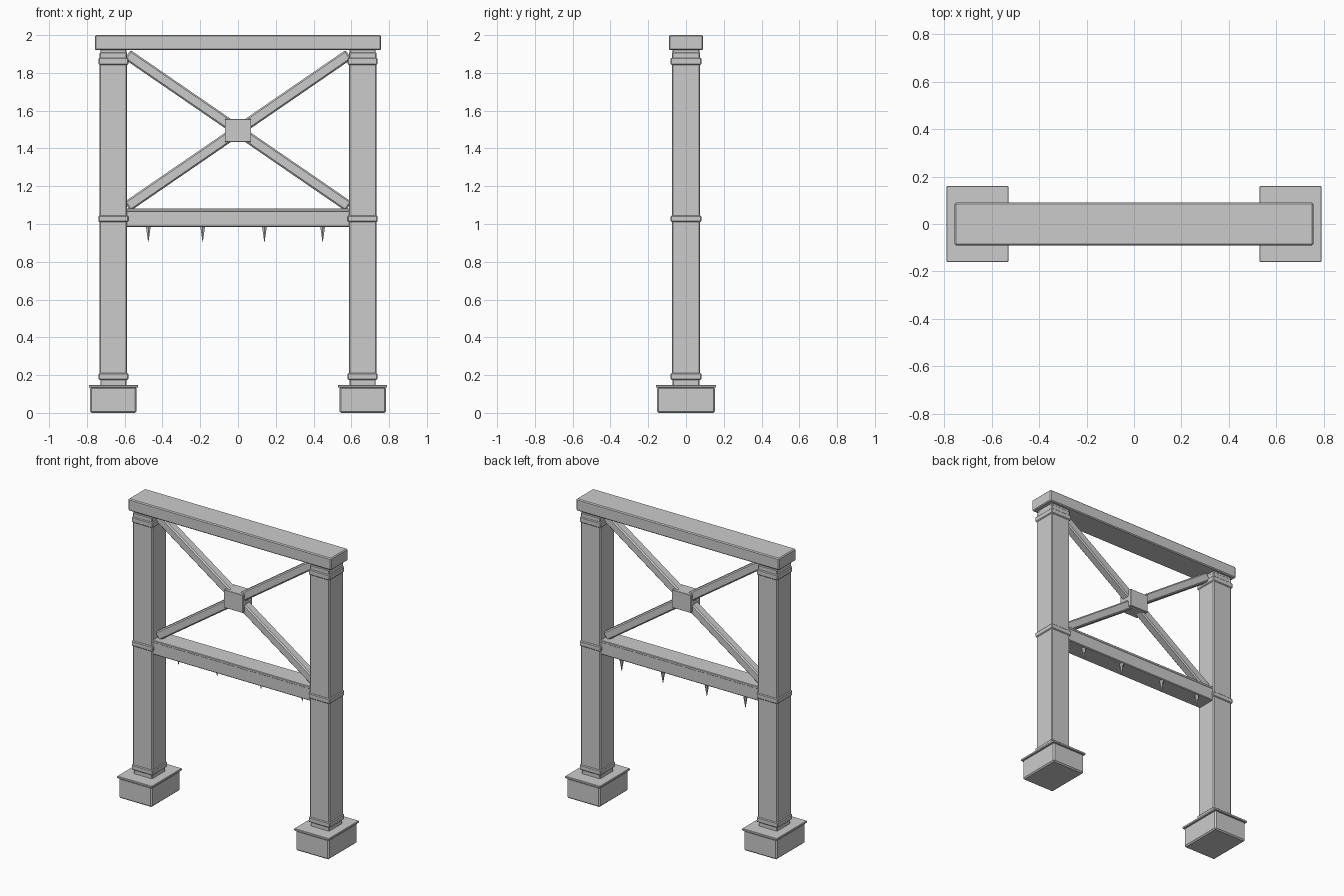
import bpy
import math
from mathutils import Vector

if "Cube" in bpy.data.objects:
    bpy.data.objects.remove(bpy.data.objects["Cube"], do_unlink=True)

# Single painted-metal colour
GREY = (0.6, 0.6, 0.6, 1.0)
metal = bpy.data.materials.new("plain_grey")
metal.use_nodes = True
metal.diffuse_color = GREY
metal.node_tree.nodes["Principled BSDF"].inputs["Base Color"].default_value = GREY


def box(name, centre, size, bevel=0.005, tilt=0.0):
    bpy.ops.mesh.primitive_cube_add(size=1, location=centre)
    ob = bpy.context.object
    ob.name = name
    ob.scale = size
    bpy.ops.object.transform_apply(location=False, rotation=False, scale=True)
    ob.rotation_euler.y = tilt
    ob.data.materials.append(metal)
    if bevel:
        mod = ob.modifiers.new("edge_bevel", "BEVEL")
        mod.width = bevel
        mod.segments = 1
    return ob


def layer(name, x, half_x, half_y, low, high, bevel=0.005):
    return box(name, (x, 0, (low + high) / 2),
               (2 * half_x, 2 * half_y, high - low), bevel)


# Two posts with footings and collars
POST_X = 0.66
for side, sign in (("left", 1), ("right", -1)):
    x = sign * POST_X
    layer(side + "_footing", x, 0.123, 0.153, 0, 0.137, 0.008)
    layer(side + "_footing_cap", x, 0.13, 0.16, 0.134, 0.148, 0.002)
    layer(side + "_post_foot", x, 0.069, 0.071, 0.14, 0.19)
    layer(side + "_post", x, 0.073, 0.075, 0.18, 1.87, 0.006)
    layer(side + "_post_neck", x, 0.069, 0.071, 1.86, 1.925)
    layer(side + "_neck_band", x, 0.073, 0.075, 1.865, 1.91)
    for part, low, high in (("bottom", 0.175, 0.21),
                            ("middle", 1.01, 1.045),
                            ("top", 1.843, 1.88)):
        layer(side + "_" + part + "_collar", x, 0.079, 0.081, low, high)

# Horizontal beams
layer("top_beam", 0, 0.757, 0.09, 1.92, 2.0, 0.006)
layer("lower_beam", 0, 0.6, 0.065, 0.985, 1.072)
layer("lower_beam_flange", 0, 0.6, 0.067, 1.066, 1.083, 0.003)

# Crossed braces and the block joining them
MID_Z = 1.495
slope = math.atan2(0.405, 0.59)
for name, sign in (("rising_brace", -1), ("falling_brace", 1)):
    box(name, (0, 0, MID_Z), (1.42, 0.06, 0.058), 0.008, sign * slope)
box("brace_joint", (0, 0, MID_Z), (0.14, 0.10, 0.12), 0.002)

# Small spikes hanging from the rear of the lower beam
for i, x in enumerate((-0.475, -0.187, 0.14, 0.448)):
    bpy.ops.mesh.primitive_cone_add(vertices=6, radius1=0.015, radius2=0.001,
                                    depth=0.085, location=(x, 0.045, 0.947),
                                    rotation=(math.pi, 0, 0))
    spike = bpy.context.object
    spike.name = "spike_%d" % (i + 1)
    spike.data.materials.append(metal)
